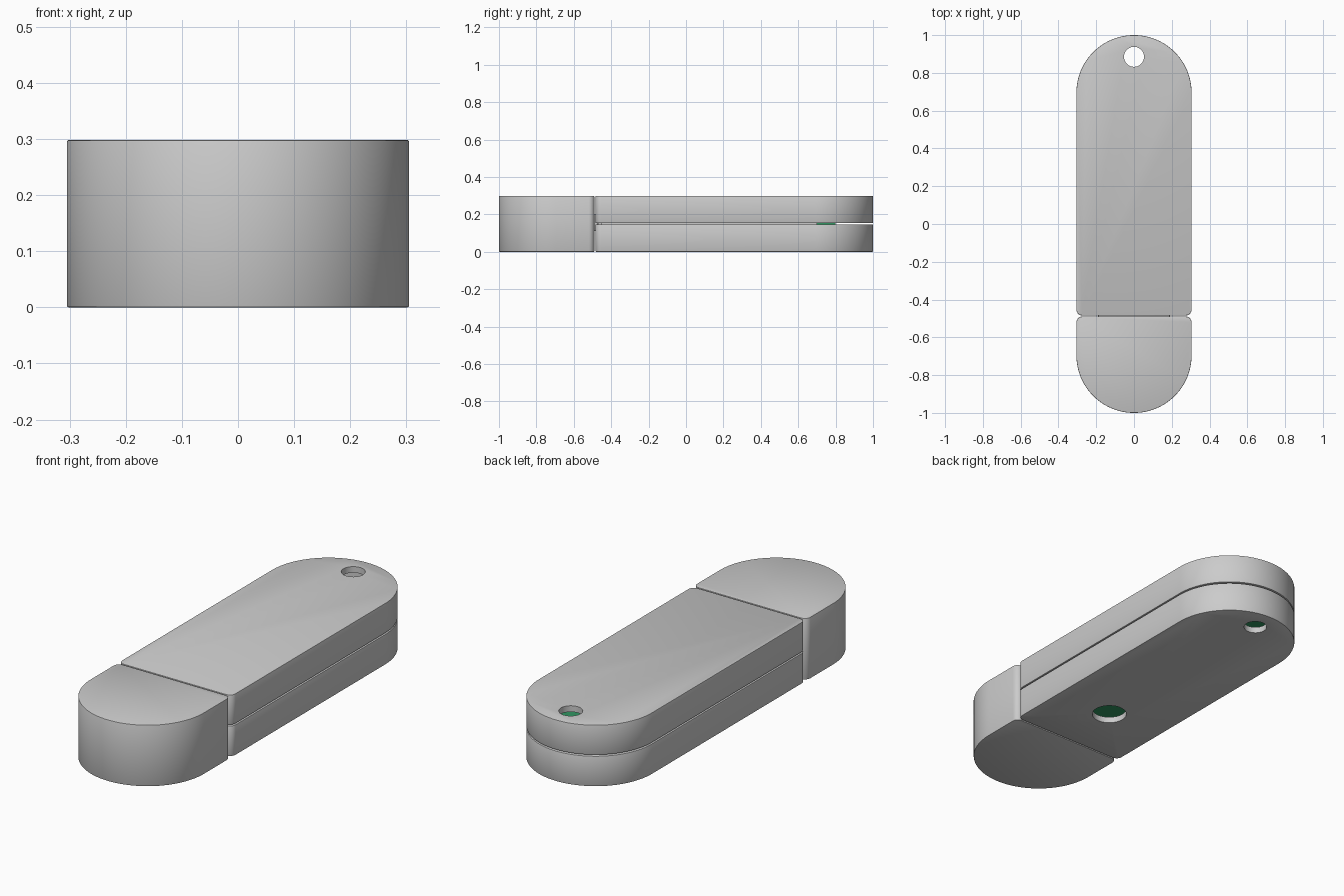
import bpy, bmesh
from math import sin, cos, pi, radians

if "Cube" in bpy.data.objects:
    bpy.data.objects.remove(bpy.data.objects["Cube"])

W, H, SPLIT, WALL = 0.305, 0.298, -0.487, 0.03


def outline(w, flat, tip, r):
    """Plan profile: slightly rounded flat end, semicircular tip."""
    s = 1 if tip > flat else -1
    pts = [(w * cos(pi * i / 48), tip - s * w + s * w * sin(pi * i / 48)) for i in range(49)]
    for cx, a0 in ((-w + r, pi), (w - r, 1.5 * pi)):
        for i in range(7):
            a = a0 + i * pi / 12
            pts.append((cx + r * cos(a), flat + s * r + s * r * sin(a)))
    return pts


def circle(y, r, n=40):
    return [(r * cos(2 * pi * i / n), y + r * sin(2 * pi * i / n)) for i in range(n)]


def rect(x0, x1, y0, y1):
    return [(x0, y0), (x1, y0), (x1, y1), (x0, y1)]


def prism(name, pts, z0, z1, bevel=0.0, color=None):
    bm = bmesh.new()
    face = bm.faces.new([bm.verts.new((x, y, z0)) for x, y in pts])
    ext = bmesh.ops.extrude_face_region(bm, geom=[face])["geom"]
    bmesh.ops.translate(bm, vec=(0, 0, z1 - z0),
                        verts=[v for v in ext if isinstance(v, bmesh.types.BMVert)])
    bmesh.ops.recalc_face_normals(bm, faces=bm.faces)
    me = bpy.data.meshes.new(name)
    bm.to_mesh(me)
    bm.free()
    ob = bpy.data.objects.new(name, me)
    bpy.context.collection.objects.link(ob)
    if bevel:
        m = ob.modifiers.new("soft_edge", 'BEVEL')
        m.width, m.segments, m.limit_method, m.angle_limit = bevel, 2, 'ANGLE', radians(50)
    if color:
        mat = bpy.data.materials.new(name)
        mat.diffuse_color = color
        mat.use_nodes = True
        mat.node_tree.nodes["Principled BSDF"].inputs["Base Color"].default_value = mat.diffuse_color
        me.materials.append(mat)
    return ob


def finish(ob, cutters=()):
    """Cut, apply modifiers and smooth."""
    for c in cutters:
        c.hide_render = True
        m = ob.modifiers.new("cut", 'BOOLEAN')
        m.operation, m.solver, m.object = 'DIFFERENCE', 'EXACT', c
    bpy.ops.object.select_all(action='DESELECT')
    ob.select_set(True)
    bpy.context.view_layer.objects.active = ob
    for m in list(ob.modifiers):
        bpy.ops.object.modifier_apply(modifier=m.name)
    bpy.ops.object.shade_smooth_by_angle(angle=radians(30))
    for c in cutters:
        bpy.data.objects.remove(c)


body = outline(W, SPLIT + 0.003, 1.0, 0.03)
inner = outline(W - WALL, SPLIT + WALL, 1.0 - WALL, 0.02)
cavity = lambda: prism("cavity_cutter", inner, WALL, H - WALL)
key_hole = lambda: prism("key_hole_cutter", circle(0.885, 0.053), -0.1, H + 0.1)

# hollow body halves with a thin seam between them
finish(prism("upper_shell", body, 0.153, H, 0.003), [cavity(), key_hole()])
finish(prism("lower_shell", body, 0.0, 0.147, 0.003),
       [cavity(), key_hole(), prism("port_cutter", circle(-0.18, 0.08), -0.1, 0.08)])

# lips closing the seam along the sides and flat end
for side, s in (("left", -1), ("right", 1)):
    a, b = sorted((s * (W - 0.022), s * (W - 0.012)))
    finish(prism(side + "_seam_lip", rect(a, b, SPLIT + 0.035, 0.70), 0.14, 0.16))
finish(prism("end_seam_lip", rect(-W + 0.03, W - 0.03, SPLIT + 0.012, SPLIT + 0.022), 0.14, 0.16))

# circuit board, chip, indicator lamp and metal plug
finish(prism("circuit_board", rect(-0.24, 0.24, -0.44, 0.80), 0.135, 0.16,
             color=(0.03, 0.3, 0.12, 1)))
finish(prism("memory_chip", rect(-0.15, 0.15, 0.1, 0.5), 0.16, 0.2, color=(0.03, 0.03, 0.03, 1)))
finish(prism("indicator_lamp", rect(-0.03, 0.03, 0.73, 0.78), 0.115, 0.135,
             color=(0.6, 0.05, 0.05, 1)))
finish(prism("plug", rect(-0.19, 0.19, -0.90, -0.40), 0.11, 0.2, 0.006))

# cap, hollowed to receive the plug
finish(prism("cap", outline(W, SPLIT - 0.003, -1.0, 0.03), 0.0, H, 0.003),
       [prism("cap_cutter", rect(-0.2, 0.2, -0.92, SPLIT + 0.1), 0.1, 0.21)])
